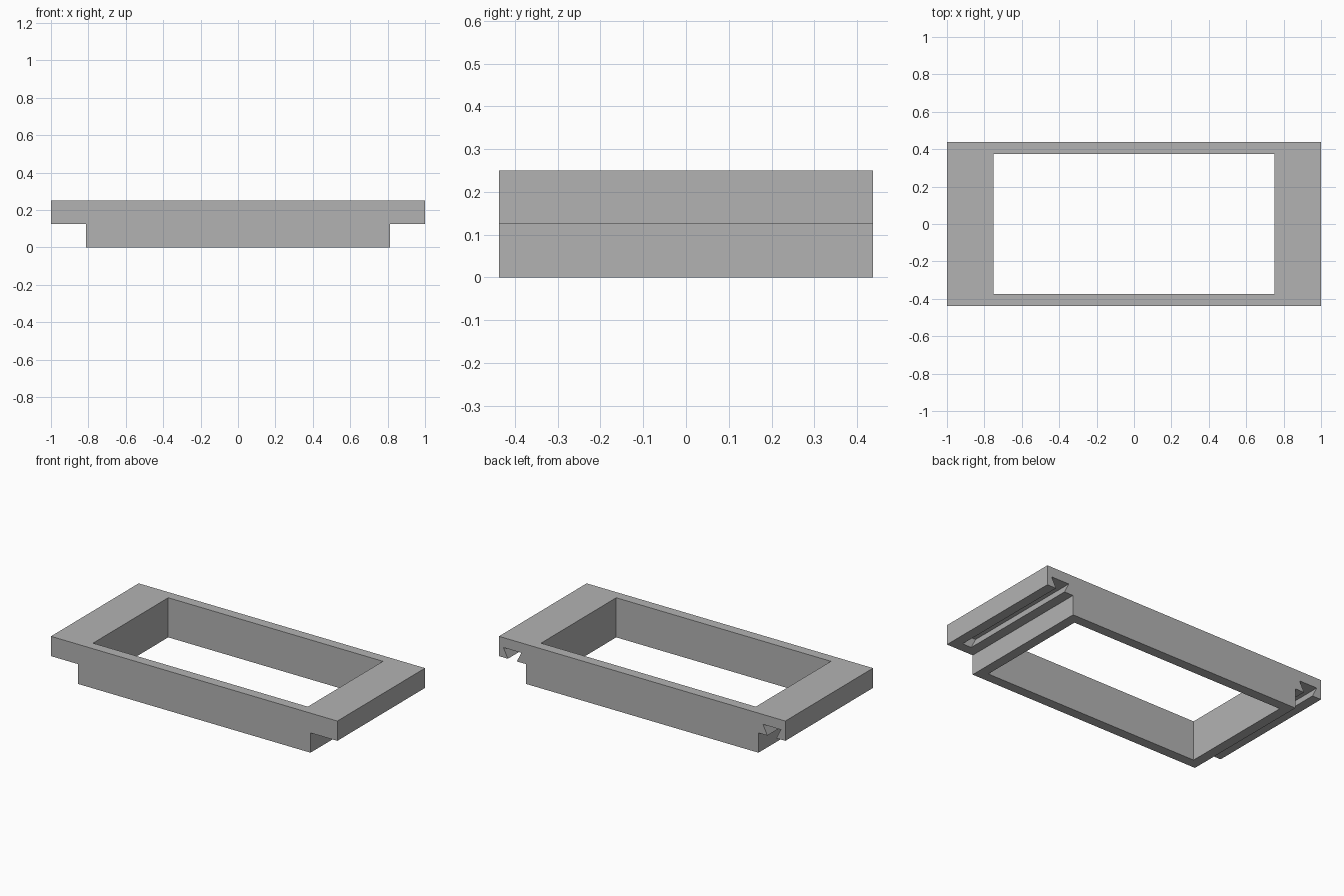
import bpy
import bmesh

cube = bpy.data.objects.get("Cube")
if cube:
    bpy.data.objects.remove(cube, do_unlink=True)

# Overall sizes
HALF_DEPTH = 0.4375
HEIGHT = 0.25
LEDGE = 0.125
WALL = 0.0625

grey = bpy.data.materials.new("plain grey")
grey.use_nodes = True
colour = (0.45, 0.45, 0.45, 1)
grey.diffuse_color = colour
grey.node_tree.nodes["Principled BSDF"].inputs["Base Color"].default_value = colour


def extrude_profile(name, profile, y0, y1):
    """Solid made by sweeping an (x, z) outline from y0 to y1."""
    bm = bmesh.new()
    face = bm.faces.new([bm.verts.new((x, y0, z)) for x, z in profile])
    swept = bmesh.ops.extrude_face_region(bm, geom=[face])["geom"]
    verts = [g for g in swept if isinstance(g, bmesh.types.BMVert)]
    bmesh.ops.translate(bm, verts=verts, vec=(0, y1 - y0, 0))
    bmesh.ops.recalc_face_normals(bm, faces=bm.faces)
    mesh = bpy.data.meshes.new(name)
    bm.to_mesh(mesh)
    bm.free()
    mesh.materials.append(grey)
    obj = bpy.data.objects.new(name, mesh)
    bpy.context.collection.objects.link(obj)
    return obj


# Body with an overhanging ledge at each end
half = [(0.8125, 0), (0.8125, LEDGE), (1, LEDGE), (1, HEIGHT)]
outline = half + [(-x, z) for x, z in reversed(half)]
frame = extrude_profile("stepped_frame", outline, -HALF_DEPTH, HALF_DEPTH)

# Rectangular opening through the middle
inner = HALF_DEPTH - WALL
cutters = [extrude_profile("opening_cutter",
                           [(-0.75, -1), (0.75, -1), (0.75, 1), (-0.75, 1)],
                           -inner, inner)]

# Dovetail grooves under the ledges, open at the back and closed at the front
for side, label in ((1, "left"), (-1, "right")):
    mid = side * 0.90625
    top = LEDGE + WALL
    groove = [(mid - WALL, top), (mid + WALL, top),
              (mid + WALL / 2, LEDGE), (mid + WALL / 2, LEDGE - 0.03),
              (mid - WALL / 2, LEDGE - 0.03), (mid - WALL / 2, LEDGE)]
    cutters.append(extrude_profile(label + "_groove_cutter", groove, -inner, 0.6))

for cutter in cutters:
    cutter.hide_render = True
    mod = frame.modifiers.new(cutter.name, "BOOLEAN")
    mod.operation = "DIFFERENCE"
    mod.solver = "EXACT"
    mod.object = cutter

# Bake the cuts and discard the cutters
depsgraph = bpy.context.evaluated_depsgraph_get()
baked = bpy.data.meshes.new_from_object(frame.evaluated_get(depsgraph))
frame.modifiers.clear()
frame.data = baked
for cutter in cutters:
    bpy.data.objects.remove(cutter, do_unlink=True)
